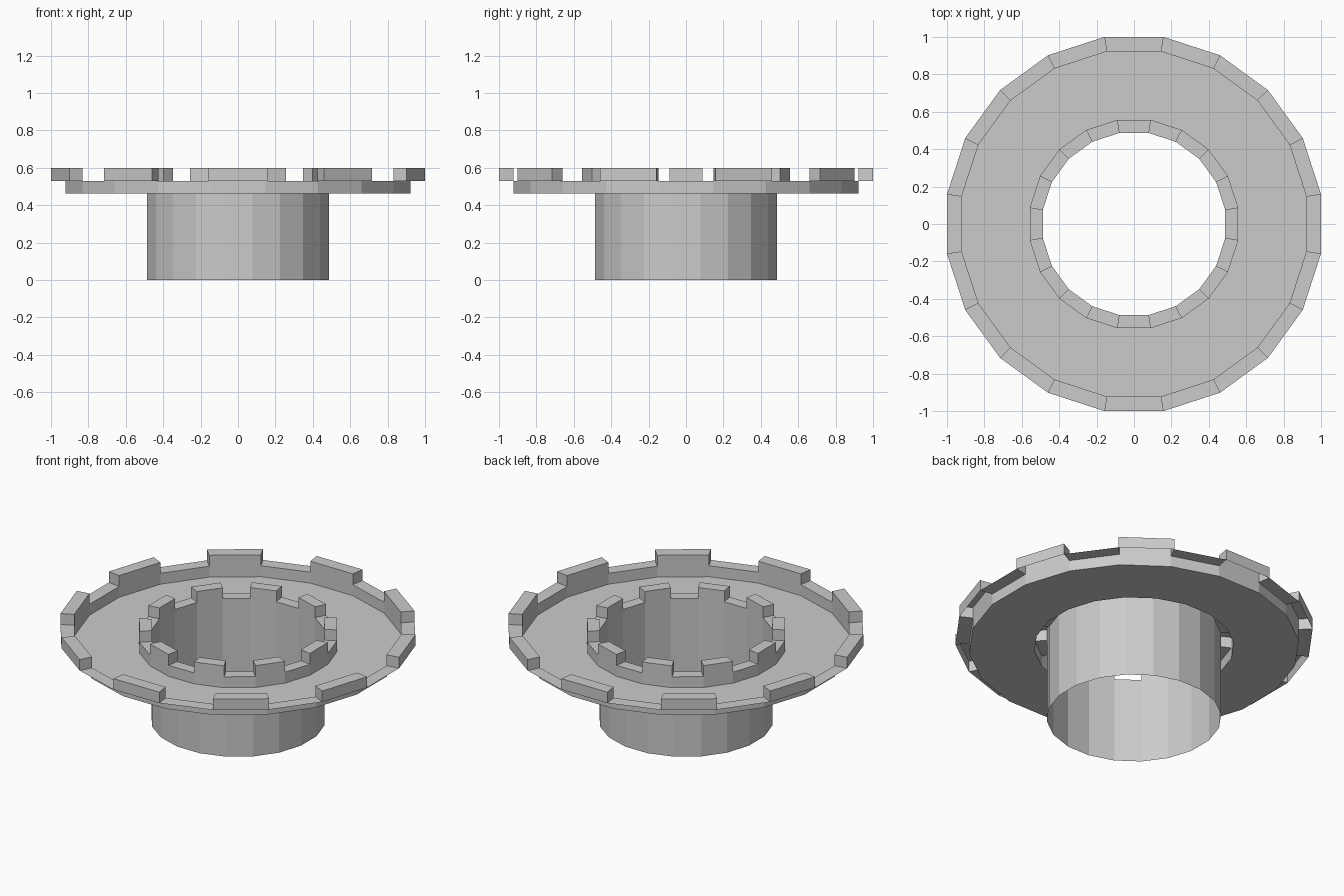
import bpy, bmesh, math

if "Cube" in bpy.data.objects:
    bpy.data.objects.remove(bpy.data.objects["Cube"])

SIDES = 20
STEP = 2 * math.pi / SIDES
LIP_Z, TOP_Z = 0.53, 0.598

# Cross-section (distance to flat side, z): tube, inner lip, floor channel, outer lip
PROFILE = [(0.487, 0.0), (0.487, LIP_Z), (0.557, LIP_Z), (0.557, 0.462),
           (0.922, 0.462), (0.922, LIP_Z), (1.0, LIP_Z)]
INNER_LIP, OUTER_LIP = 1, 5


def vertex_ring(bm, apothem, z):
    r = apothem / math.cos(STEP / 2)
    return [bm.verts.new((r * math.cos((k - 0.5) * STEP),
                          r * math.sin((k - 0.5) * STEP), z)) for k in range(SIDES)]


bm = bmesh.new()
rings = [vertex_ring(bm, a, z) for a, z in PROFILE]

# Revolve the open sheet and remember the lip faces that become teeth
teeth = []
for i in range(len(rings) - 1):
    a, b = rings[i], rings[i + 1]
    for k in range(SIDES):
        n = (k + 1) % SIDES
        face = bm.faces.new((a[k], b[k], b[n], a[n]))
        if (i == INNER_LIP and k % 2 == 0) or (i == OUTER_LIP and k % 2 == 1):
            teeth.append(face)

# Raise alternating lip faces into hollow teeth
raised = bmesh.ops.extrude_discrete_faces(bm, faces=teeth)["faces"]
for v in {v for f in raised for v in f.verts}:
    v.co.z = TOP_Z

mesh = bpy.data.meshes.new("notched_flange_tube")
bm.to_mesh(mesh)
bm.free()
obj = bpy.data.objects.new("notched_flange_tube", mesh)
bpy.context.collection.objects.link(obj)
